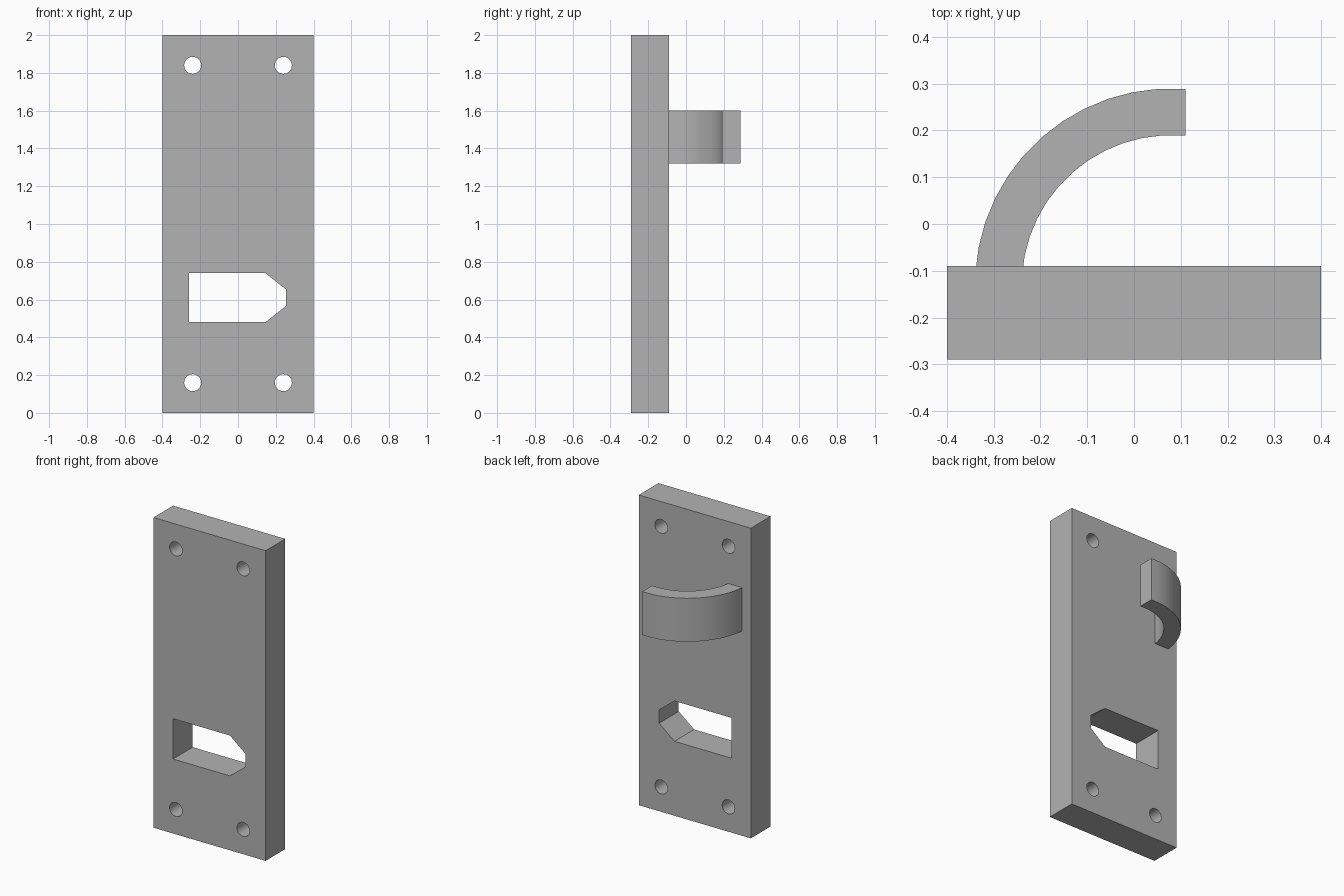
import bpy, bmesh
from math import cos, sin, pi, radians
from mathutils import Matrix

cube = bpy.data.objects.get("Cube")
if cube:
    bpy.data.objects.remove(cube, do_unlink=True)

grey = bpy.data.materials.new("plain grey")
grey.use_nodes = True
GREY = (0.45, 0.45, 0.45, 1)
grey.diffuse_color = GREY
grey.node_tree.nodes["Principled BSDF"].inputs["Base Color"].default_value = GREY


def extruded(name, loops, depth, matrix):
    """Fill an outline (later loops are holes) and extrude it about its plane."""
    curve = bpy.data.curves.new(name, "CURVE")
    curve.dimensions = "2D"
    curve.fill_mode = "BOTH"
    curve.extrude = depth / 2
    for loop in loops:
        spline = curve.splines.new("POLY")
        spline.points.add(len(loop) - 1)
        for point, (x, y) in zip(spline.points, loop):
            point.co = (x, y, 0, 1)
        spline.use_cyclic_u = True
    obj = bpy.data.objects.new(name, curve)
    bpy.context.collection.objects.link(obj)
    bpy.ops.object.select_all(action="DESELECT")
    obj.select_set(True)
    bpy.context.view_layer.objects.active = obj
    bpy.ops.object.convert(target="MESH")
    obj = bpy.context.object

    # Weld caps to walls and place the part
    bm = bmesh.new()
    bm.from_mesh(obj.data)
    bmesh.ops.remove_doubles(bm, verts=bm.verts, dist=0.0001)
    bm.transform(matrix)
    bmesh.ops.recalc_face_normals(bm, faces=bm.faces)
    bm.to_mesh(obj.data)
    bm.free()
    obj.data.materials.clear()
    obj.data.materials.append(grey)
    bpy.ops.object.shade_smooth_by_angle(angle=radians(30))
    return obj


def circle(cx, cy, r, n=32):
    return [(cx + r * cos(2 * pi * i / n), cy + r * sin(2 * pi * i / n)) for i in range(n)]


# Upright plate with four screw holes and a pointed slot
outline = [(-0.4, 0), (0.4, 0), (0.4, 2), (-0.4, 2)]
slot = [(-0.26, 0.48), (0.145, 0.48), (0.255, 0.567),
        (0.255, 0.653), (0.145, 0.74), (-0.26, 0.74)]
holes = [circle(x, z, 0.045) for x in (-0.24, 0.24) for z in (0.16, 1.84)]
extruded("plate", [outline, slot] + holes, 0.2,
         Matrix.Translation((0, -0.19, 0)) @ Matrix.Rotation(pi / 2, 4, "X"))


# Curved hook, its root sunk slightly into the plate
def arc(r):
    angles = [radians(86.25 + 7.5 * k) for k in range(13)]
    points = [(0.08 + r * cos(a), -0.13 + r * sin(a)) for a in angles]
    points[0] = (0.11, points[0][1])
    return points


extruded("hook", [arc(0.42) + arc(0.32)[::-1]], 0.28, Matrix.Translation((0, 0, 1.46)))
